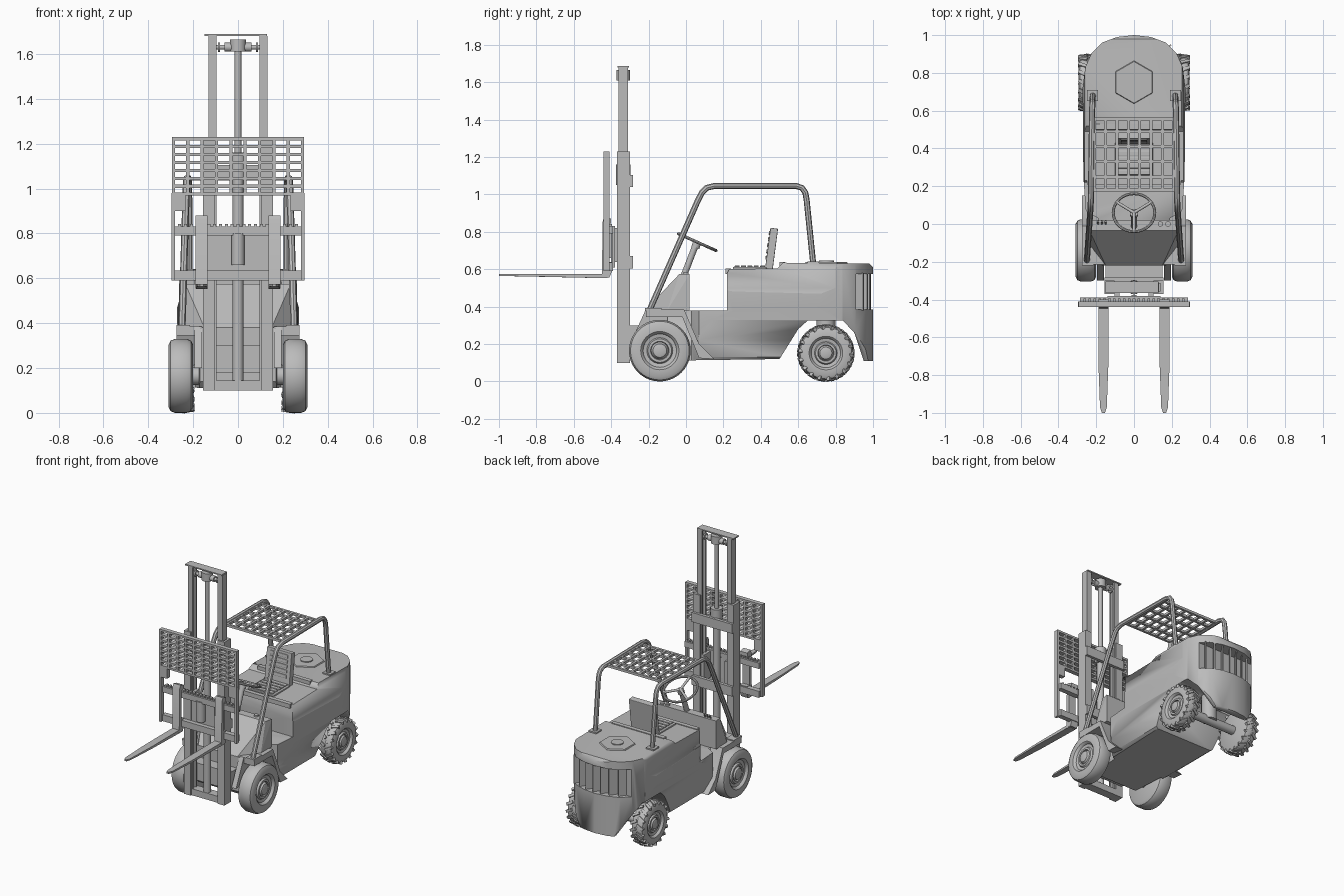
import bpy, bmesh, math
from mathutils import Vector, Matrix

cube = bpy.data.objects.get("Cube")
if cube:
    bpy.data.objects.remove(cube)

shade = (0.5, 0.5, 0.5, 1)
grey = bpy.data.materials.new("plain grey")
grey.use_nodes = True
grey.diffuse_color = shade
grey.node_tree.nodes["Principled BSDF"].inputs["Base Color"].default_value = shade


def finish(name, bm, smooth=True):
    bmesh.ops.recalc_face_normals(bm, faces=bm.faces)
    me = bpy.data.meshes.new(name)
    bm.to_mesh(me)
    bm.free()
    ob = bpy.data.objects.new(name, me)
    bpy.context.collection.objects.link(ob)
    me.materials.append(grey)
    if smooth:
        bpy.ops.object.select_all(action='DESELECT')
        bpy.context.view_layer.objects.active = ob
        ob.select_set(True)
        bpy.ops.object.shade_smooth_by_angle(angle=math.radians(35))
    return ob


def add_box(bm, x0, x1, y0, y1, z0, z1, turn=None):
    c = Vector((x0 + x1, y0 + y1, z0 + z1)) / 2
    m = Matrix.Translation(c) @ (turn or Matrix()) @ Matrix.Diagonal((x1 - x0, y1 - y0, z1 - z0, 1))
    bmesh.ops.create_cube(bm, size=1, matrix=m)


def boxes(name, *specs):
    bm = bmesh.new()
    for s in specs:
        add_box(bm, *s)
    return finish(name, bm, False)


def prism(name, pts, axis, a, b):
    """Extrude an outline along x, y or z; the points give the other two coordinates."""
    bm = bmesh.new()
    def place(p, v):
        q = list(p)
        q.insert(axis, v)
        return q
    face = bm.faces.new([bm.verts.new(place(p, a)) for p in pts])
    moved = bmesh.ops.extrude_face_region(bm, geom=[face])["geom"]
    shift = Vector(place((0, 0), b - a))
    bmesh.ops.translate(bm, vec=shift, verts=[v for v in moved if isinstance(v, bmesh.types.BMVert)])
    return finish(name, bm)


def mirror_pts(half):
    return half + [(-x, y) for x, y in reversed(half) if x > 0]


def boolean(ob, cutter, op):
    mod = ob.modifiers.new("cut", 'BOOLEAN')
    mod.object, mod.operation, mod.solver = cutter, op, 'EXACT'
    bpy.ops.object.select_all(action='DESELECT')
    bpy.context.view_layer.objects.active = ob
    ob.select_set(True)
    bpy.ops.object.modifier_apply(modifier=mod.name)
    bpy.data.objects.remove(cutter)


def add_rod(bm, p, q, r, r2=None, sides=16):
    p, q = Vector(p), Vector(q)
    m = Matrix.Translation((p + q) / 2) @ (q - p).to_track_quat('Z', 'Y').to_matrix().to_4x4()
    bmesh.ops.create_cone(bm, cap_ends=True, segments=sides, radius1=r,
                          radius2=r if r2 is None else r2, depth=(q - p).length, matrix=m)


def rods(name, *specs):
    bm = bmesh.new()
    for s in specs:
        add_rod(bm, *s)
    return finish(name, bm)


def tube(name, pts, r, cyclic=False):
    cu = bpy.data.curves.new(name, 'CURVE')
    cu.dimensions, cu.bevel_depth, cu.bevel_resolution, cu.use_fill_caps = '3D', r, 2, True
    sp = cu.splines.new('POLY')
    sp.points.add(len(pts) - 1)
    sp.use_cyclic_u = cyclic
    for pt, co in zip(sp.points, pts):
        pt.co = (*co, 1)
    tmp = bpy.data.objects.new("tmp", cu)
    bpy.context.collection.objects.link(tmp)
    bpy.context.view_layer.update()
    bm = bmesh.new()
    bm.from_mesh(tmp.evaluated_get(bpy.context.evaluated_depsgraph_get()).to_mesh())
    bpy.data.objects.remove(tmp)
    return finish(name, bm)


# Main body: side silhouette trimmed by plan and cross-section outlines
side = [(-.22, .14), (-.19, .11), (.5, .12), (.6, .28), (.65, .325), (.84, .325), (.9, .26),
        (.95, .11), (1, .11), (1, .61), (.98, .63), (.52, .635), (.49, .605), (.23, .6),
        (.22, .58), (.22, .38), (-.22, .38)]
plan = [(.17, -.22), (.19, .03), (.255, .07), (.268, .25), (.272, .72), (.258, .83), (.225, .905),
        (.17, .96), (.09, .99), (0, 1)]
section = [(.19, .1), (.235, .13), (.25, .22), (.26, .33), (.275, .42), (.275, .46), (.262, .5),
           (.262, .61), (.25, .64)]
body = prism("body", side, 0, -.4, .4)
boolean(body, prism("plan_cut", mirror_pts(plan), 2, 0, .8), 'INTERSECT')
boolean(body, prism("section_cut", mirror_pts(section), 1, -.4, 1.2), 'INTERSECT')
boolean(body, boxes("grille_cut", (-.225, .225, .91, 1.1, .385, .575)), 'DIFFERENCE')
# Tapered tail below the grille
for s in (-1, 1):
    wedge = [(s * .27, .34), (s * .12, .09), (s * .4, .05), (s * .4, .34)]
    boolean(body, prism("tail_cut", wedge, 1, .8, 1.1), 'DIFFERENCE')

# Rear grille fins
bm = bmesh.new()
for i in range(7):
    x = -.17 + i * .057
    y = .96 - 1.3 * x * x
    add_box(bm, x - .004, x + .004, y - .045, y + .035, .38, .58, Matrix.Rotation(-.6, 4, 'Z'))
finish("grille_fins", bm, False)

# Hood cover and filler cap
rods("hood_cover", ((0, .75, .63), (0, .75, .64), .115, .11, 6), ((0, .75, .64), (0, .75, .646), .04))

# Front cowl and dashboard
bm = bmesh.new()
for s in (-1, 1):
    for co in ((.245, .02, .38), (.245, .02, .575), (.235, -.035, .575), (.245, -.1, .38), (.15, -.22, .38)):
        bm.verts.new((s * co[0], co[1], co[2]))
bmesh.ops.convex_hull(bm, input=bm.verts)
finish("cowl", bm, False)
rods("gauges", *[((x, 0, .57), (x, 0, .585), .014) for x in (.14, .18)])
rods("levers", *[((x, 0, .57), (x, .015, .6), .005) for x in (-.19, -.17, -.15)])

# Front fenders with rear skirts, and inner guards ahead of the wheels
fender = [(-.215, .345), (-.215, .385), (-.01, .385), (.07, .2), (.15, .12), (.07, .125), (-.02, .345)]
guard = [(-.3, .2), (-.215, .385), (-.1, .385), (-.1, .2)]
for name, s in (("left", 1), ("right", -1)):
    prism(name + "_fender", fender, 0, s * .17, s * .275)
    prism(name + "_wheel_guard", guard, 0, s * .16, s * .195)


# Wheels
def lathe(name, prof, x, y, z, s, steps=40):
    bm = bmesh.new()
    vs = [bm.verts.new((x + s * a, y, z + r)) for a, r in prof]
    es = [bm.edges.new(e) for e in zip(vs, vs[1:])]
    bmesh.ops.spin(bm, geom=vs + es, cent=(x, y, z), axis=(1, 0, 0), angle=2 * math.pi,
                   steps=steps, use_duplicate=False)
    bmesh.ops.remove_doubles(bm, verts=bm.verts, dist=.0005)
    return finish(name, bm)


tyre = [(-.5, 0), (-.5, .85), (-.42, .95), (-.25, 1), (.25, 1), (.42, .95), (.5, .85), (.5, .62),
        (.42, .56), (.34, .54), (.3, .42), (.4, .38), (.4, .3), (.3, .28), (.46, .22), (.5, .14), (.5, 0)]
for name, s in (("left", 1), ("right", -1)):
    lathe(name + "_front_wheel", [(a * .108, r * .165) for a, r in tyre], s * .255, -.14, .165, s)
    lathe(name + "_rear_wheel", [(a * .095, r * .145) for a, r in tyre], s * .245, .748, .152, s)
    bm = bmesh.new()
    for i in range(36):
        half = 1 if i % 2 else -1
        lug = bmesh.ops.create_cube(bm, size=1, matrix=Matrix.Translation((half * .024, 0, .14))
                                    @ Matrix.Rotation(half * .16, 4, 'Y') @ Matrix.Rotation(half * .5, 4, 'Z')
                                    @ Matrix.Diagonal((.052, .018, .02, 1)))
        bmesh.ops.rotate(bm, verts=lug["verts"], matrix=Matrix.Rotation(i * math.pi / 18, 3, 'X'))
    bmesh.ops.translate(bm, verts=bm.verts, vec=(s * .245, .748, .152))
    finish(name + "_tread", bm, False)
rods("axles", ((-.22, .748, .152), (.22, .748, .152), .03), ((-.22, -.14, .165), (.22, -.14, .165), .04),
     ((0, .748, .15), (0, .748, .34), .05))

# Overhead guard
for name, s in (("left", 1), ("right", -1)):
    tube(name + "_guard_frame", [(s * x, y, z) for x, y, z in (
        (.25, -.2, .37), (.232, .06, .96), (.23, .085, 1.01), (.229, .11, 1.035), (.228, .15, 1.045),
        (.222, .59, 1.045), (.221, .62, 1.035), (.22, .638, 1.01), (.22, .645, .97), (.218, .68, .63))], .016)
    boxes(name + "_guard_feet", (s * .22 - .03, s * .22 + .03, .65, .71, .63, .642),
          (s * .245 - .03, s * .245 + .03, -.22, -.13, .38, .392))
bars = [(-.225, .225, y - .008, y + .008, 1.035, 1.052) for y in (.18, .25, .33, .41, .49, .555)]
bars += [(x - .008, x + .008, .175, .56, 1.035, 1.052) for x in [-.21 + i * .06 for i in range(8)]]
boxes("guard_grid", *bars)

# Seat
tilt = Matrix.Rotation(-.13, 4, 'X')
seat = [(-.1, .1, .25, .43, .6, .612), (-.095, .095, .437, .478, .6, .82, tilt)]
seat += [(-.07, .07, .425 + i * .0045, .45 + i * .0045, .65 + i * .033, .673 + i * .033, tilt) for i in range(5)]
seat += [(-.085, .085, .26 + i * .034, .287 + i * .034, .61, .62) for i in range(5)]
bev = boxes("seat", *seat).modifiers.new("soft_edges", 'BEVEL')
bev.width, bev.segments = .004, 2
boxes("seat_deck_trim", (-.25, .25, .21, .24, .575, .605), (-.2, .2, .5, .53, .6, .64))

# Steering wheel
centre = Vector((0, .06, .745))
lean = Matrix.Rotation(-.42, 3, 'X')
rim = [centre + lean @ Vector((.11 * math.cos(t), .11 * math.sin(t), 0))
       for t in [i * math.pi / 16 for i in range(32)]]
tube("steering_rim", rim, .008, True)
rods("steering_column", ((0, -.01, .57), centre - Vector((0, .01, .02)), .017),
     (centre - Vector((0, .01, .03)), centre, .022),
     *[(centre, rim[i], .008) for i in (3, 13, 24)])

# Mast rails, crossbars and lift ram
mast = []
for s in (-1, 1):
    mast += [(s * x - w, s * x + w, y0, y1, z0, z1) for x, w, y0, y1, z0, z1 in (
        (.147, .008, -.37, -.3, .1, 1.23), (.125, .022, -.37, -.355, .1, 1.23),
        (.125, .022, -.315, -.3, .1, 1.23), (.125, .007, -.36, -.31, .12, 1.68),
        (.113, .018, -.36, -.347, .12, 1.68), (.113, .018, -.323, -.31, .12, 1.68))]
mast += [(-.155, .155, -.305, -.283, z, z + .065) for z in (.605, 1.04)]
mast += [(-.15, .15, -.36, -.3, .1, .145), (-.15, .13, -.365, -.305, 1.68, 1.688),
         (-.15, .15, -.3, -.2, .18, .3)]
boxes("mast", *mast)
rods("lift_ram", ((0, -.335, .14), (0, -.335, 1.09), .024), ((0, -.335, 1.05), (0, -.335, 1.16), .038),
     ((0, -.335, 1.1), (0, -.335, 1.66), .015), ((-.1, -.335, 1.63), (.1, -.335, 1.63), .011),
     ((-.06, -.335, 1.63), (.06, -.335, 1.63), .02), ((0, -.335, 1.61), (0, -.335, 1.665), .036),
     *[((s * .09, -.335, 1.63), (s * .08, -.335, 1.63), .022) for s in (-1, 1)])

# Load backrest
rest = [(-.295, .295, -.44, -.41, z - .007, z + .007) for z in [.975 + i * .0353 for i in range(8)]]
rest += [(x - .007, x + .007, -.44, -.41, .97, 1.225) for x in [-.288 + i * .064 for i in range(10)]]
for s in (-1, 1):
    rest += [(s * .288 - .008, s * .288 + .008, -.44, -.41, .59, .98),
             (s * .265 - .03, s * .265 + .03, -.44, -.41, .9, .98)]
boxes("load_backrest", *rest)

# Fork carriage with notched upper bar
carriage = [(-.285, .285, -.425, -.39, .79, .83), (-.285, .285, -.425, -.39, .59, .635),
            (-.14, .14, -.395, -.38, .61, .83)]
carriage += [(x - .007, x + .007, -.42, -.395, .82, .842) for x in [-.26 + i * .026 for i in range(21)]]
carriage += [(s * .09 - .012, s * .09 + .012, -.4, -.31, .64, .82) for s in (-1, 1)]
boxes("carriage", *carriage)
rods("carriage_hub", ((0, -.405, .66), (0, -.405, .8), .03))

# Forks: tapering blades on upright shanks
shank = [(-.455, .555), (-.41, .555), (-.395, .59), (-.395, .64), (-.425, .64), (-.425, .84),
         (-.4, .845), (-.4, .87), (-.435, .88), (-.445, .86), (-.45, .575)]
for name, s in (("left", 1), ("right", -1)):
    x = s * .162
    prism(name + "_fork_shank", shank, 0, x - .027, x + .027)
    blade = prism(name + "_fork_blade", [(x - .026, -.42), (x + .026, -.42), (x + .026, -.75), (x + .018, -.97),
                  (x + .008, -1), (x - .008, -1), (x - .018, -.97), (x - .026, -.75)], 2, .552, .575)
    for v in blade.data.vertices:
        if v.co.z < .56:
            v.co.z += .012 * min(1, max(0, (-.42 - v.co.y) / .5))
